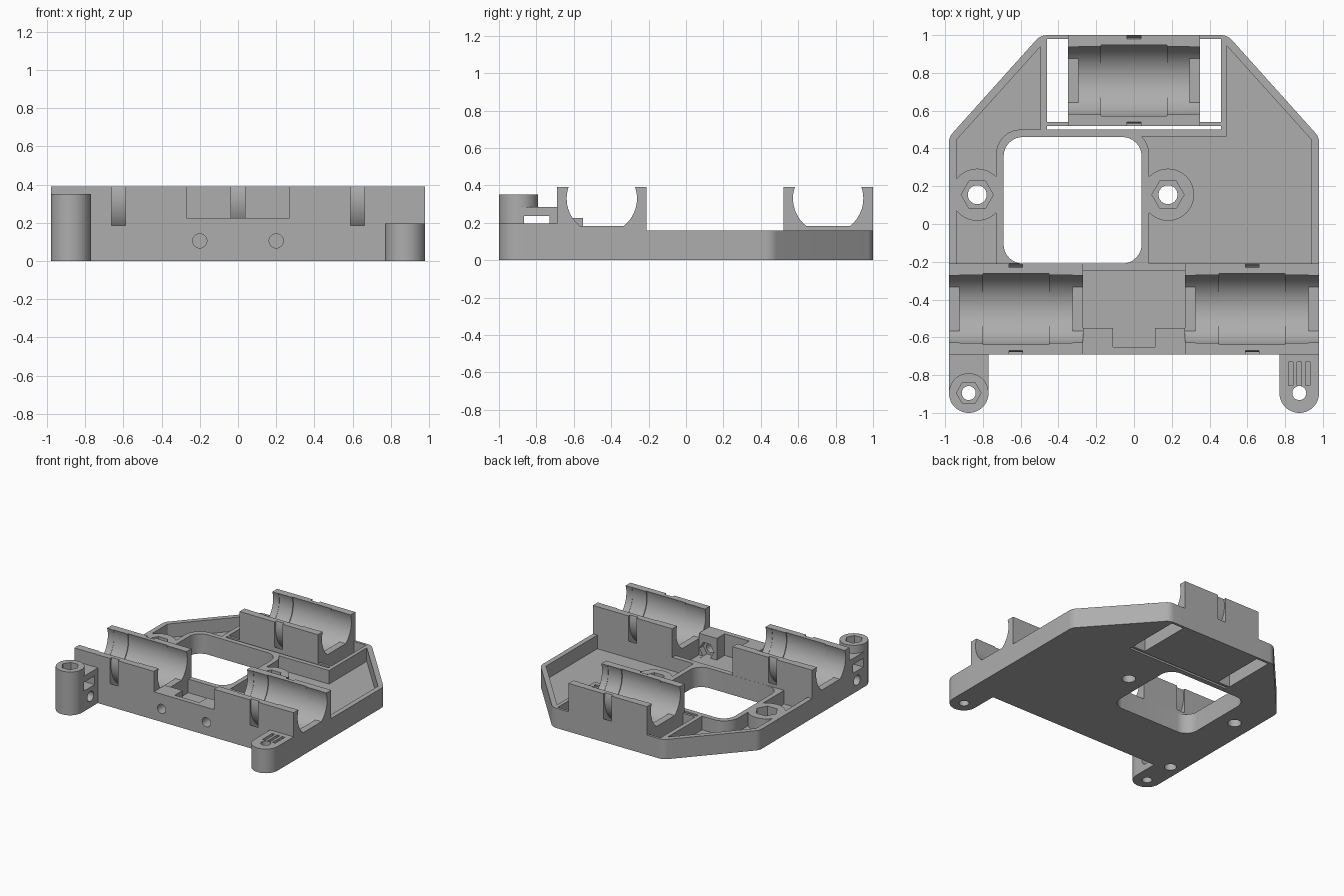
import bpy, bmesh, math
from mathutils import Vector

cube = bpy.data.objects.get("Cube")
if cube:
    bpy.data.objects.remove(cube, do_unlink=True)

grey = bpy.data.materials.new("plain grey")
grey.use_nodes = True
colour = (0.42, 0.42, 0.42, 1)
grey.diffuse_color = colour
grey.node_tree.nodes["Principled BSDF"].inputs["Base Color"].default_value = colour


def prism(name, pts, lo, hi, axis="z"):
    """Extrude a 2D outline along an axis."""
    place = {"x": lambda u, v, t: (t, u, v),
             "y": lambda u, v, t: (u, t, v),
             "z": lambda u, v, t: (u, v, t)}[axis]
    bm = bmesh.new()
    rings = [[bm.verts.new(place(u, v, t)) for u, v in pts] for t in (lo, hi)]
    n = len(pts)
    for ring in rings:
        bm.faces.new(ring)
    for i in range(n):
        j = (i + 1) % n
        bm.faces.new((rings[0][i], rings[0][j], rings[1][j], rings[1][i]))
    bmesh.ops.recalc_face_normals(bm, faces=bm.faces)
    mesh = bpy.data.meshes.new(name)
    bm.to_mesh(mesh)
    bm.free()
    mesh.materials.append(grey)
    ob = bpy.data.objects.new(name, mesh)
    bpy.context.collection.objects.link(ob)
    return ob


def rect(u0, u1, v0, v1):
    return [(u0, v0), (u1, v0), (u1, v1), (u0, v1)]


def arc(u, v, r, a0=0, a1=360, n=48):
    count = n if a1 - a0 == 360 else n + 1
    angles = [math.radians(a0 + (a1 - a0) * i / n) for i in range(count)]
    return [(u + r * math.cos(a), v + r * math.sin(a)) for a in angles]


def rounded(pts, radii, steps=8):
    """Round each corner of a convex outline."""
    out = []
    for i, (p, r) in enumerate(zip(pts, radii)):
        p = Vector(p)
        a = (Vector(pts[i - 1]) - p).normalized()
        b = (Vector(pts[(i + 1) % len(pts)]) - p).normalized()
        if r == 0:
            out.append(tuple(p))
            continue
        half = a.angle(b) / 2
        centre = p + (a + b).normalized() * r / math.sin(half)
        s = p + a * r / math.tan(half) - centre
        e = p + b * r / math.tan(half) - centre
        for k in range(steps + 1):
            d = (s * (1 - k / steps) + e * (k / steps)).normalized()
            # equal chords are close enough on these short arcs
            out.append(tuple(centre + d * r))
    return out


def combine(ob, tools, operation="DIFFERENCE"):
    """Apply booleans and remove the tools."""
    bpy.context.view_layer.objects.active = ob
    for tool in tools:
        tool.hide_render = True
        mod = ob.modifiers.new("cut", "BOOLEAN")
        mod.operation, mod.solver, mod.object = operation, "EXACT", tool
        bpy.ops.object.modifier_apply(modifier=mod.name)
        bpy.data.objects.remove(tool, do_unlink=True)
    return ob


def cyl(u, v, r, lo, hi, axis="z", n=48):
    return prism("cutter", arc(u, v, r, n=n), lo, hi, axis)


def box(x0, x1, y0, y1, z0, z1, name="cutter"):
    return prism(name, rect(x0, x1, y0, y1), z0, z1)


FLOOR, RIM, TOP = 0.05, 0.16, 0.39
BAR_FRONT, BAR_BACK = -0.69, -0.21
BOSSES = [(-0.83, 0.155), (0.18, 0.155)]


def plate_outline(x, y0, y1, chamfer_x, chamfer_y, r):
    pts = [(-x, y0), (x, y0), (x, chamfer_y), (chamfer_x, y1), (-chamfer_x, y1), (-x, chamfer_y)]
    return rounded(pts, [0, 0, r, r, r, r])


# Base plate: chamfered tray with walls, bosses and a rounded opening
base = prism("base_plate", plate_outline(0.98, BAR_BACK, 1, 0.495, 0.46, 0.08), 0, RIM)
pocket = prism("cutter", plate_outline(0.94, -0.3, 0.945, 0.49, 0.445, 0.01), FLOOR, 0.3)
combine(pocket, [
    prism("cutter", rounded(rect(-0.73, 0.08, -0.35, 0.5), [0, 0, 0.13, 0.13]), 0, 0.4),
    box(-0.495, 0.49, 0.463, 1.1, 0, 0.4),
    *[cyl(x, y, 0.138, 0, 0.4) for x, y in BOSSES]])
opening = prism("cutter", rounded(rect(-0.69, 0.04, BAR_BACK + 0.001, 0.46), [0.1] * 4), -0.1, 0.3)
cuts = [pocket, opening,
        box(-0.46, 0.46, 0.5, 0.98, -0.1, 0.3),
        box(-0.35, 0.35, 0.9, 1.1, -0.1, 0.3)]
for x, y in BOSSES:
    cuts += [cyl(x, y, 0.05, -0.1, 0.3), cyl(x, y, 0.085, 0.08, 0.3, n=6)]
combine(base, cuts)
for side, sx in (("left", 1), ("right", -1)):
    a, b = sorted((sx * 0.35, sx * 0.46))
    box(a, b, 0.52, 0.54, 0, RIM, side + "_window_strip")


# Bearing holders: open cradle with end lips, relief band and tie groove
def bearing_holder(name, x0, x1, yc):
    ob = box(x0, x1, yc - 0.24, yc + 0.24, 0, TOP, name)
    zc, mid = 0.33, (x0 + x1) / 2
    tie = cyl(yc, zc, 0.28, mid - 0.036, mid + 0.036, "x", 64)
    combine(tie, [cyl(yc, zc, 0.228, mid - 0.1, mid + 0.1, "x", 64)])
    return combine(ob, [
        prism("cutter", arc(yc, zc, 0.188, -52, 232), x0 - 0.1, x1 + 0.1, "x"),
        cyl(yc, zc, 0.19, x0 + 0.055, x1 - 0.055, "x", 64),
        cyl(yc, zc, 0.197, mid - 0.175, mid + 0.175, "x", 64),
        tie])


right_holder = bearing_holder("right_bearing_holder", -0.98, -0.27, -0.45)
bearing_holder("left_bearing_holder", 0.27, 0.98, -0.45)
bearing_holder("back_bearing_holder", -0.35, 0.35, 0.76)
combine(right_holder, [cyl(-0.885, -0.64, 0.045, -0.1, 0.1)])

# Middle bar: hollow trough with two nut blocks behind the front wall
bar = box(-0.27, 0.27, BAR_FRONT, BAR_BACK, 0, 0.225, "middle_bar")
trough = box(-0.3, 0.3, -0.65, -0.25, FLOOR, 0.4)
combine(trough, [box(-0.4, -0.11, -0.7, -0.55, 0, 0.5), box(0.11, 0.4, -0.7, -0.55, 0, 0.5)])
cuts = [trough, box(-0.3, 0.3, -0.26, -0.1, RIM, 0.4)]
for x in (-0.2, 0.2):
    cuts += [cyl(x, 0.105, 0.037, -0.8, -0.5, "y"), cyl(x, 0.105, 0.065, -0.6, -0.5, "y", 6)]
combine(bar, cuts)


# Front feet: tall nut tower on one side, low belt clamp on the other
def foot_outline(x):
    return [(x + 0.105, BAR_FRONT), (x - 0.105, BAR_FRONT)] + arc(x, -0.895, 0.105, 180, 360, 24)


tower = prism("tension_tower", foot_outline(-0.875), 0, 0.285)
combine(tower, [cyl(-0.875, -0.895, 0.105, 0, 0.35)], "UNION")
combine(tower, [
    cyl(-0.875, -0.895, 0.037, -0.1, 0.5),
    cyl(-0.875, -0.895, 0.065, 0.25, 0.5, n=6),
    prism("cutter", rect(-0.865, -0.73, 0.165, 0.235), -1.1, -0.7, "x"),
    cyl(-0.785, 0.09, 0.04, -1.1, -0.7, "x")])

clamp = prism("belt_clamp_foot", foot_outline(0.875), 0, 0.195)
combine(clamp, [cyl(0.875, -0.895, 0.037, -0.1, 0.5)]
        + [box(x - 0.012, x + 0.012, -0.855, -0.73, 0.165, 0.3) for x in (0.83, 0.875, 0.92)])

# Smooth the curved walls, keep edges sharp
bpy.ops.object.select_all(action="DESELECT")
for ob in bpy.context.collection.objects:
    if ob.type == "MESH" and grey.name in ob.data.materials:
        ob.select_set(True)
        bpy.context.view_layer.objects.active = ob
bpy.ops.object.shade_smooth_by_angle(angle=math.radians(30))
